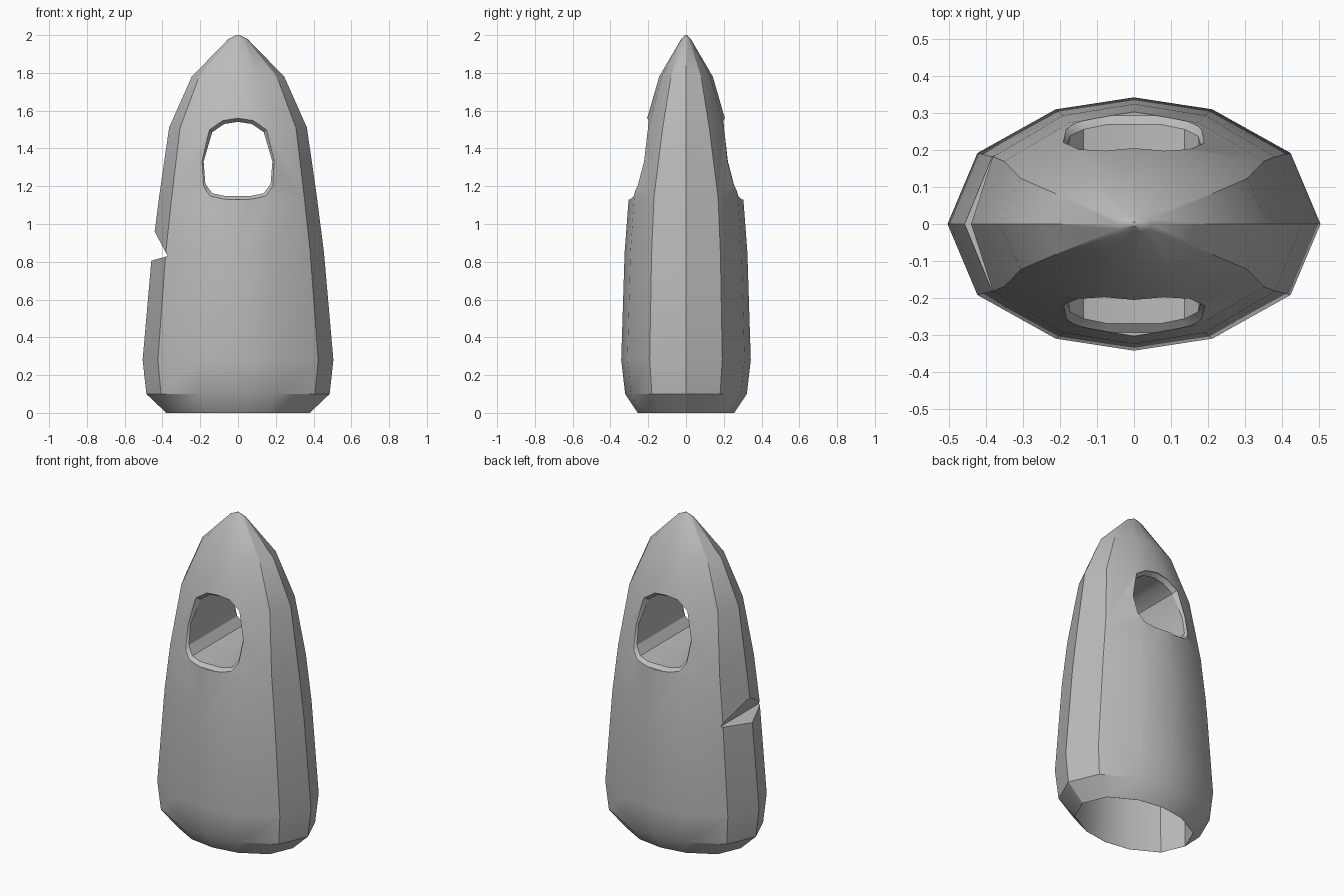
import bpy, bmesh, math

if "Cube" in bpy.data.objects:
    bpy.data.objects.remove(bpy.data.objects["Cube"], do_unlink=True)

grey = bpy.data.materials.new("stone grey")
grey.use_nodes = True
colour = (0.5, 0.5, 0.5, 1)
grey.diffuse_color = colour
grey.node_tree.nodes["Principled BSDF"].inputs["Base Color"].default_value = colour


def loft(name, loops):
    """Skin a closed solid through loops of equal length."""
    bm = bmesh.new()
    rows = [[bm.verts.new(p) for p in loop] for loop in loops]
    n = len(rows[0])
    for a, b in zip(rows, rows[1:]):
        for i in range(n):
            j = (i + 1) % n
            bm.faces.new((a[i], a[j], b[j], b[i]))
    bm.faces.new(rows[0])
    bm.faces.new(rows[-1])
    bmesh.ops.recalc_face_normals(bm, faces=bm.faces)
    mesh = bpy.data.meshes.new(name)
    bm.to_mesh(mesh)
    bm.free()
    mesh.materials.append(grey)
    obj = bpy.data.objects.new(name, mesh)
    bpy.context.collection.objects.link(obj)
    return obj


# Twelve-sided oval cross-section
QUARTER = [(1, 0), (0.84, 0.56), (0.42, 0.905), (0, 1)]
OVAL = QUARTER + [(-x, y) for x, y in QUARTER[-2::-1]]
OVAL += [(x, -y) for x, y in OVAL[-2:0:-1]]


def ring(z, rx, ry):
    return [(x * rx, y * ry, z) for x, y in OVAL]


# Tapering pointed body: height, half width, half depth
body = loft("body", [ring(*r) for r in [
    (0, 0.38, 0.255), (0.1, 0.485, 0.322), (0.28, 0.505, 0.343),
    (0.85, 0.455, 0.325), (1.14, 0.418, 0.303), (1.51, 0.365, 0.22),
    (1.78, 0.245, 0.142), (1.98, 0.05, 0.025), (2.0, 0.008, 0.006)]])

# Hollow base
cavity = loft("cavity_cutter", [ring(-0.1, 0.379, 0.254), ring(0, 0.379, 0.254),
                                ring(0.75, 0.365, 0.245)])

# Window tunnel with a bevelled rim at both ends
HALF = [(0, 1.56), (0.08, 1.548), (0.15, 1.5), (0.2, 1.33),
        (0.19, 1.2), (0.15, 1.145), (0.08, 1.13)]
OUTLINE = HALF + [(-x, z) for x, z in HALF[:0:-1]]


def wall(x, z):
    return (0.303 - 0.245 * (z - 1.14)) * (1 - 0.45 * abs(x))


def window_loop(side, scale, inset=None):
    pts = []
    for x, z in OUTLINE:
        y = 0.6 if inset is None else wall(x, z) - inset
        pts.append((x * scale, side * y, 1.345 + (z - 1.345) * scale))
    return pts


window = loft("window_cutter", [
    window_loop(-1, 1), window_loop(-1, 1, 0), window_loop(-1, 0.91, 0.025),
    window_loop(1, 0.91, 0.025), window_loop(1, 1, 0), window_loop(1, 1)])

# Wedge notch in one side
WEDGE = [(-0.372, 0.83), (-0.508, 1.085), (-0.552, 0.78)]
notch = loft("notch_cutter", [[(x, y, z) for x, z in WEDGE] for y in (-0.5, 0.5)])

bpy.context.view_layer.objects.active = body
body.select_set(True)
for cutter in (cavity, window, notch):
    mod = body.modifiers.new(cutter.name, 'BOOLEAN')
    mod.object = cutter
    mod.solver = 'EXACT'
    bpy.ops.object.modifier_apply(modifier=mod.name)
    bpy.data.objects.remove(cutter, do_unlink=True)

bpy.ops.object.shade_smooth_by_angle(angle=math.radians(30))
